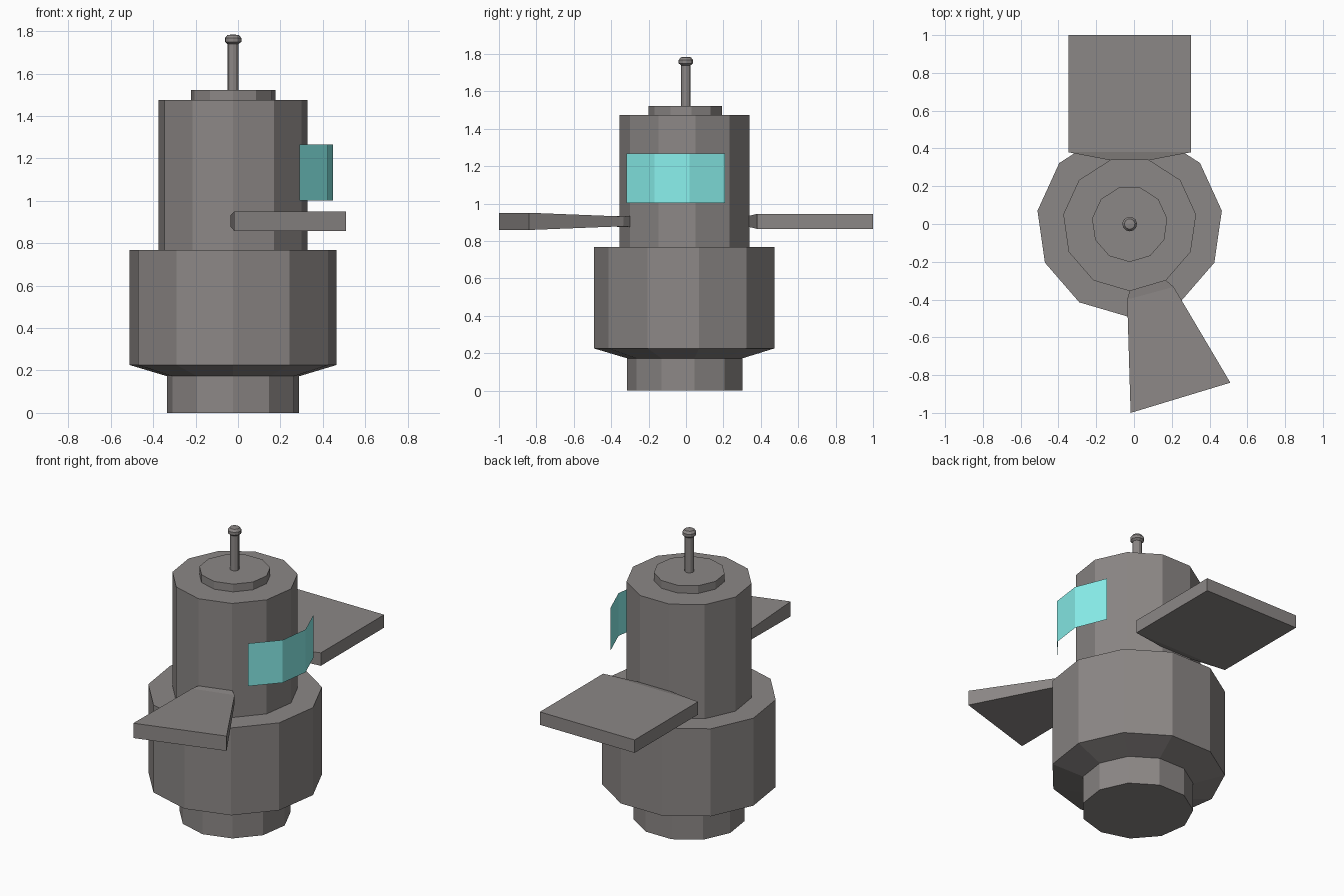
import bpy, bmesh, math

if "Cube" in bpy.data.objects:
    bpy.data.objects.remove(bpy.data.objects["Cube"])

CX = -0.023   # body axis
SIDES = 11


def material(name, rgb):
    mat = bpy.data.materials.new(name)
    mat.diffuse_color = (*rgb, 1)
    mat.use_nodes = True
    mat.node_tree.nodes["Principled BSDF"].inputs["Base Color"].default_value = mat.diffuse_color
    return mat


DARK = material("dark_metal", (0.26, 0.242, 0.236))
TEAL = material("teal", (0.25, 0.87, 0.84))


def add_mesh(name, verts, faces, mat, closed=True):
    me = bpy.data.meshes.new(name)
    me.from_pydata(verts, [], faces)
    if closed:
        bm = bmesh.new()
        bm.from_mesh(me)
        bmesh.ops.recalc_face_normals(bm, faces=bm.faces)
        bm.to_mesh(me)
        bm.free()
    me.materials.append(mat)
    ob = bpy.data.objects.new(name, me)
    bpy.context.collection.objects.link(ob)
    return ob


def loft(name, rings):
    """Bridge equal-sized rings and cap both ends."""
    n = len(rings[0])
    verts = [v for r in rings for v in r]
    faces = [tuple(reversed(range(n))), tuple(range(len(verts) - n, len(verts)))]
    for k in range(len(rings) - 1):
        for i in range(n):
            a, b = k * n + i, k * n + (i + 1) % n
            faces.append((a, b, b + n, a + n))
    return add_mesh(name, verts, faces, DARK)


def lathe(name, profile):
    angles = [-math.pi / 2 + 2 * math.pi * i / SIDES for i in range(SIDES)]
    return loft(name, [[(CX + r * math.cos(a), r * math.sin(a), z) for a in angles]
                       for r, z in profile])


def fin(name, sections, zc=0.905):
    """Each section: two edge points and the half thickness."""
    return loft(name, [[(*p, zc - h), (*p, zc + h), (*q, zc + h), (*q, zc - h)]
                       for p, q, h in sections])


# Stepped body
lathe("body", [(0.315, 0), (0.315, 0.173), (0.493, 0.226), (0.493, 0.768),
               (0.355, 0.768), (0.355, 1.475), (0.201, 1.475), (0.201, 1.523)])

# Antenna and its rounded knob
lathe("antenna", [(0.026, 1.52), (0.026, 1.745)])
lathe("antenna_knob", [(0.024, 1.738), (0.039, 1.75), (0.039, 1.768),
                       (0.028, 1.782), (0.004, 1.785)])

# Fins grown out of body facets
fin("back_fin", [((0.077, 0.337), (-0.123, 0.337), 0.03),
                 ((0.302, 0.38), (-0.348, 0.38), 0.04),
                 ((0.302, 1.0), (-0.348, 1.0), 0.04)])
fin("front_fin", [((-0.023, -0.354), (0.169, -0.298), 0.03),
                  ((-0.036, -0.40), (0.21, -0.333), 0.026),
                  ((-0.018, -1.0), (0.51, -0.84), 0.046)])

# Curved visor sheet
path = [(0.29, -0.318), (0.424, -0.168), (0.449, 0.02), (0.373, 0.208)]
add_mesh("visor", [(x, y, z) for z in (1.002, 1.267) for x, y in path],
         [(i, i + 1, i + 5, i + 4) for i in range(3)], TEAL, closed=False)
